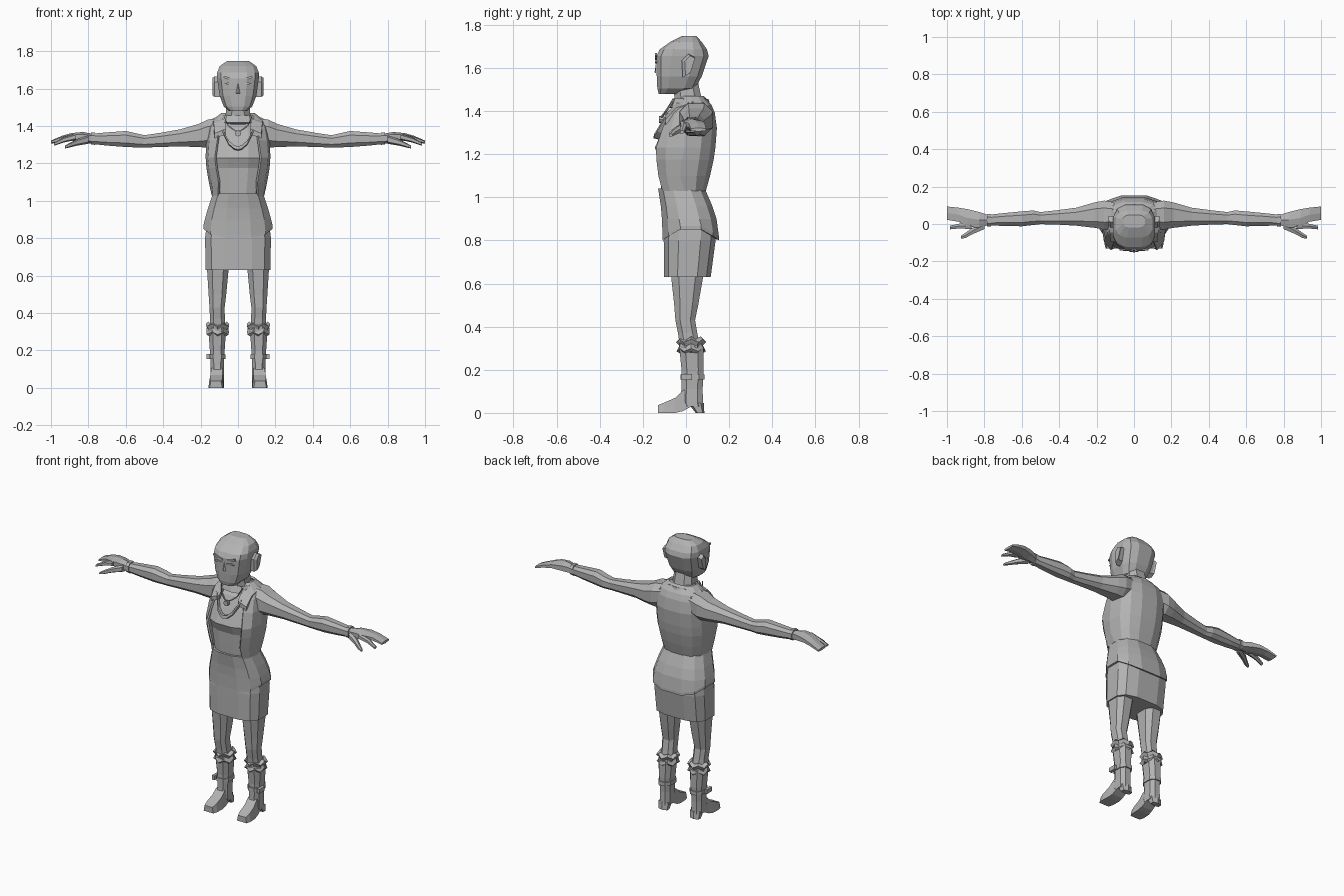
import bpy, bmesh, math
from mathutils import Vector

grey = bpy.data.materials.new("plain grey")
grey.diffuse_color = (0.45, 0.45, 0.45, 1)


def make(name, verts, faces, mirror=False, thick=0):
    me = bpy.data.meshes.new(name)
    me.from_pydata([tuple(v) for v in verts], [], faces)
    bm = bmesh.new()
    bm.from_mesh(me)
    bmesh.ops.recalc_face_normals(bm, faces=bm.faces)
    bm.to_mesh(me)
    bm.free()
    me.materials.append(grey)
    ob = bpy.data.objects.new(name, me)
    bpy.context.collection.objects.link(ob)
    if thick:
        m = ob.modifiers.new("thickness", 'SOLIDIFY')
        m.thickness, m.offset = thick, 0
    if mirror:
        ob.modifiers.new("mirror", 'MIRROR')
    return ob


def loft(name, rings, mirror=False, closed=True, cap=True, thick=0):
    n = len(rings[0])
    faces = [(i * n + j, i * n + (j + 1) % n, (i + 1) * n + (j + 1) % n, (i + 1) * n + j)
             for i in range(len(rings) - 1) for j in range(n if closed else n - 1)]
    if closed and cap:
        faces += [tuple(range(n)), tuple(range((len(rings) - 1) * n, len(rings) * n))]
    return make(name, [p for r in rings for p in r], faces, mirror, thick)


def spow(v, p):
    return math.copysign(abs(v) ** p, v)


def oval(z, cx, hw, yf, yb, a, p=0.75):
    """Point on a rounded-box cross-section at angle a."""
    return Vector((cx + hw * spow(math.cos(a), p),
                   (yf + yb) / 2 + (yb - yf) / 2 * spow(math.sin(a), p), z))


def ring(z, hw, yf, yb, n=12, cx=0, p=0.75, half=0.5):
    return [oval(z, cx, hw, yf, yb, 2 * math.pi * (i + half) / n, p) for i in range(n)]


def x_ring(x, y0, y1, z0, z1, n=8):
    return [((x), (y0 + y1) / 2 + (y1 - y0) / 2 * spow(math.cos(a), .8),
             (z0 + z1) / 2 + (z1 - z0) / 2 * spow(math.sin(a), .8))
            for a in [2 * math.pi * (i + .5) / n for i in range(n)]]


def box_ring(pts_y, cx, hw, z0, z1):
    return [(cx - hw, pts_y, z0), (cx + hw, pts_y, z0),
            (cx + hw * .8, pts_y, z1), (cx - hw * .8, pts_y, z1)]


# Head and neck
loft("head", [ring(*r, p=0.65) for r in [
    (1.48, .05, -.128, -.03), (1.505, .078, -.135, .045), (1.56, .1, -.138, .075),
    (1.655, .114, -.14, .108), (1.685, .114, -.125, .1), (1.72, .1, -.075, .075),
    (1.747, .06, -.02, .05)]])
loft("neck", [ring(*r, n=8) for r in [
    (1.38, .085, -.05, .09), (1.44, .072, -.055, .08), (1.54, .062, -.065, .058)]])

# Ears, brows, eyes
ear = [(-.015, 1.555), (.015, 1.575), (.04, 1.65), (.01, 1.665), (-.02, 1.635)]
loft("ears", [[(x, y, z) for y, z in ear] for x in (.095, .125)]
     + [[(.137, y * .8 + .01, z * .85 + 1.61 * .15) for y, z in ear]], mirror=True)
for nm, pts in (("brows", [(.012, 1.648), (.075, 1.668), (.078, 1.657), (.014, 1.636)]),
                ("eyes", [(.02, 1.627), (.05, 1.634), (.072, 1.626), (.05, 1.62)])):
    loft(nm, [[(x, y, z) for x, z in pts] for y in (-.134, -.143)], mirror=True)
nose = make("nose", [(-.011, -.138, 1.575), (.011, -.138, 1.575), (0, -.138, 1.63), (0, -.146, 1.578)],
            [(0, 1, 3), (1, 2, 3), (2, 0, 3)])

# Torso sections: height, half width, front, back
body = [(1.03, .135, -.13, .088), (1.10, .15, -.142, .108), (1.175, .163, -.156, .125),
        (1.23, .167, -.162, .133), (1.32, .165, -.122, .14), (1.39, .155, -.085, .13),
        (1.425, .135, -.045, .115), (1.465, .085, -.02, .08)]
belly = {1.03: .012, 1.10: .02, 1.175: .03}
loft("torso", [ring(z, hw - .014, yf + belly.get(z, .014), yb - .012)
               for z, hw, yf, yb in body])

# Open vest wrapping round the back, edge angles widen toward the waist
edge = [.78, .62, .66, .70, .60, .56, .56, .60]
vest = []
for (z, hw, yf, yb), e in zip(body, edge):
    a0, a1 = -math.pi / 2 + e, 1.5 * math.pi - e
    vest.append([oval(z, 0, hw, yf, yb, a0 + (a1 - a0) * i / 11) for i in range(12)])
loft("vest", vest, closed=False, thick=.012)

# Shoulder straps
loft("shoulder_straps", [[(x0, y, z), (x1, y, z - .025), (x1, y, z - .05), (x0, y, z - .03)]
     for x0, x1, y, z in [(.065, .125, -.095, 1.385), (.065, .13, -.045, 1.44),
                          (.07, .135, .03, 1.465), (.07, .14, .105, 1.435)]], mirror=True)

# Flared tunic hem, lower at front and back
tunic = [ring(*r) for r in [(1.04, .137, -.132, .09), (.96, .165, -.12, .125),
                            (.90, .182, -.115, .145), (.85, .19, -.112, .156)]]
hem = [[Vector((p.x * s, p.y * s, .868 - .068 * abs(math.sin(math.pi * 2 * (i + .5) / 12)) + dz))
        for i, p in enumerate(tunic[3])] for s, dz in ((1, .016), (1, 0), (.92, .002))]
loft("tunic", tunic[:3] + hem)

# Skirt
loft("skirt", [ring(*r, p=.65) for r in [
    (.87, .172, -.1, .14), (.80, .18, -.106, .14), (.63, .177, -.104, .117)]])

# Arms
loft("arms", [x_ring(*r) for r in [
    (.10, -.03, .12, 1.30, 1.445), (.16, -.035, .13, 1.28, 1.44), (.21, -.025, .12, 1.283, 1.415),
    (.31, -.012, .09, 1.288, 1.385), (.42, -.005, .075, 1.285, 1.365),
    (.50, -.003, .066, 1.283, 1.353), (.54, -.008, .075, 1.283, 1.362),
    (.60, -.015, .07, 1.285, 1.376), (.70, -.012, .06, 1.293, 1.368),
    (.785, -.01, .05, 1.303, 1.36)]], mirror=True)
loft("wrist_cuffs", [x_ring(*r) for r in [
    (.765, -.016, .057, 1.297, 1.367), (.785, -.016, .057, 1.30, 1.368)]], mirror=True)

# Hands: palm with joined fingers, index finger, thumb
loft("hands", [x_ring(*r, n=6) for r in [
    (.775, -.008, .05, 1.305, 1.358), (.83, -.025, .07, 1.312, 1.368),
    (.89, -.02, .085, 1.322, 1.362), (.94, .008, .092, 1.318, 1.348),
    (1.0, .018, .098, 1.305, 1.322)]], mirror=True)
loft("index_fingers", [x_ring(*r, n=6) for r in [
    (.87, -.03, .01, 1.325, 1.358), (.93, -.025, .004, 1.312, 1.34),
    (.985, -.03, -.008, 1.294, 1.31)]], mirror=True)
loft("thumbs", [x_ring(*r, n=6) for r in [
    (.80, -.03, .02, 1.305, 1.35), (.86, -.055, -.015, 1.295, 1.33),
    (.90, -.076, -.045, 1.285, 1.31), (.925, -.08, -.062, 1.28, 1.295)]], mirror=True)

# Legs
loft("legs", [ring(z, hw, yf, yb, n=8, cx=cx) for z, cx, hw, yf, yb in [
    (.70, .1, .068, -.08, .095), (.62, .108, .06, -.072, .082), (.50, .11, .05, -.058, .06),
    (.43, .112, .043, -.052, .045), (.37, .11, .042, -.04, .055), (.30, .109, .045, -.03, .07)]],
     mirror=True)

# Boots: shaft, foot and heel
loft("boot_shafts", [ring(z, hw, yf, yb, n=8, cx=.111) for z, hw, yf, yb in [
    (.31, .05, -.035, .085), (.20, .042, -.024, .085), (.11, .037, -.024, .08),
    (.05, .039, -.03, .082), (.03, .039, -.02, .082)]], mirror=True)
loft("boot_feet", [box_ring(*r) for r in [
    (-.13, .118, .034, 0, .036), (-.10, .117, .042, 0, .048), (-.05, .115, .041, 0, .07),
    (-.015, .112, .038, .008, .105), (.025, .111, .036, .03, .105)]], mirror=True)
loft("boot_heels", [ring(z, hw, yf, yb, n=6, cx=.111) for z, hw, yf, yb in [
    (.045, .038, .01, .083), (0, .034, .045, .085)]], mirror=True)

# Ragged fur cuffs
fur = []
for k, (z, r) in enumerate([(.278, .048), (.292, .064), (.315, .054), (.335, .066), (.348, .046)]):
    fur.append([(.109 + (r + .004 * (-1) ** (i + k)) * math.cos(i * math.pi / 6),
                 .024 + (r + .004 * (-1) ** (i + k)) * math.sin(i * math.pi / 6),
                 z + .007 * (-1) ** i) for i in range(12)])
loft("fur_cuffs", fur, mirror=True)

# Boot straps with a buckle
loft("boot_straps", [ring(z, .046, -.03, .09, n=8, cx=.111) for z in (.155, .178)], mirror=True)
loft("strap_buckles", [ring(z, .012, -.03, .035, n=4, cx=.16) for z in (.153, .18)], mirror=True)

# Collar and necklace with pendant
loft("collar", [ring(*r, n=10) for r in [
    (1.415, .1, -.075, .11), (1.455, .085, -.058, .098)]], cap=False, thick=.012)
chain = [(.075, -.06, 1.45), (.055, -.088, 1.405), (.02, -.108, 1.378), (0, -.115, 1.37)]
loft("necklace", [[(x, y - .004, z + .004), (x, y - .004, z - .004), (x, y + .004, z - .004),
                   (x, y + .004, z + .004)] for x, y, z in chain], mirror=True)
loft("pendant", [[(.016 * math.cos(i * math.pi / 4), y, 1.36 + .016 * math.sin(i * math.pi / 4))
                  for i in range(8)] for y in (-.105, -.125)])

# Draped neckline of the top
drape = [(.085, -.09, 1.38), (.05, -.13, 1.31), (.02, -.145, 1.285), (0, -.148, 1.28)]
loft("neckline", [[(x, y, z + .012), (x, y - .004, z - .006), (x, y + .02, z - .012),
                   (x, y + .02, z + .01)] for x, y, z in drape], mirror=True)
